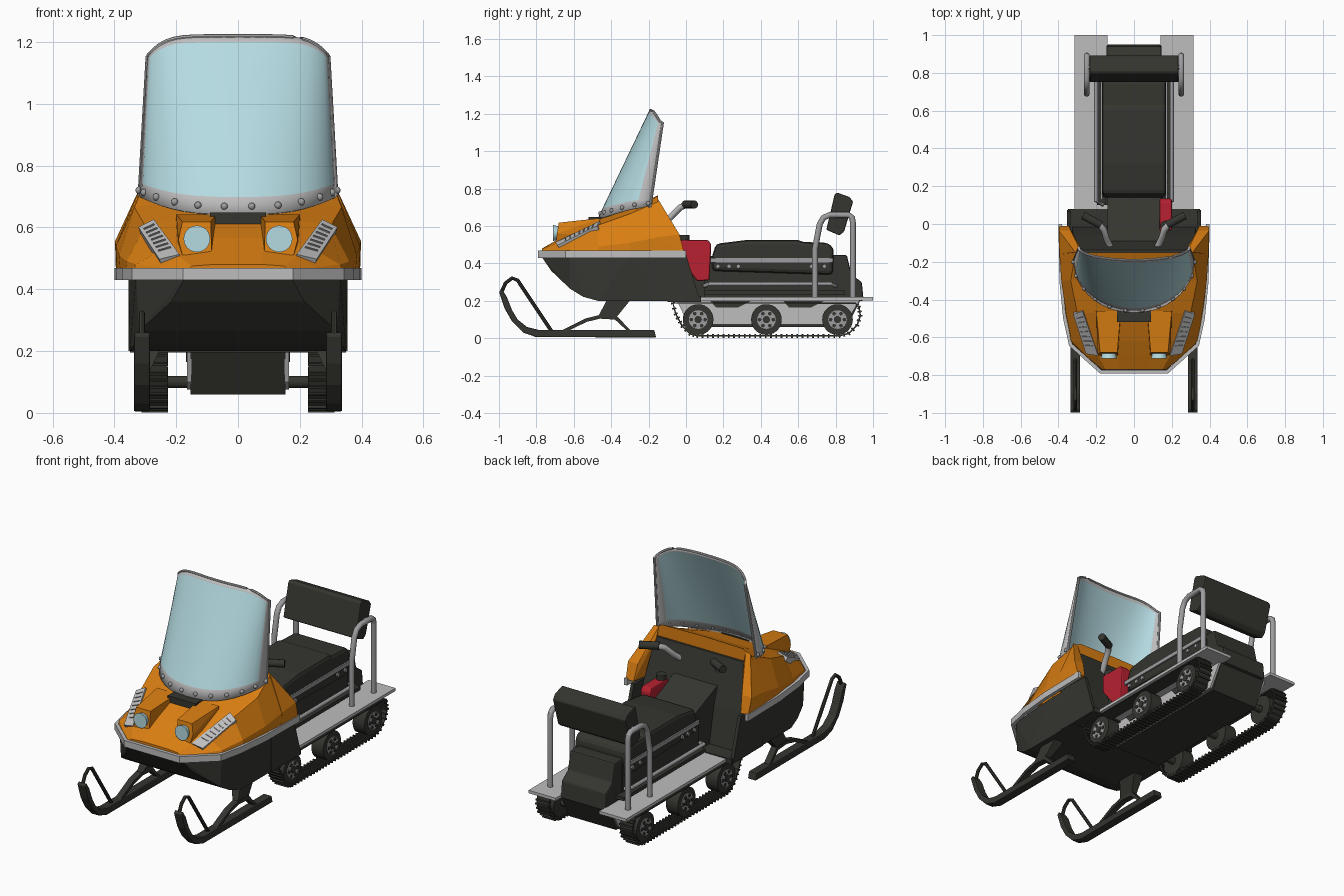
import bpy, bmesh, math
from mathutils import Vector, Matrix

if "Cube" in bpy.data.objects:
    bpy.data.objects.remove(bpy.data.objects["Cube"])


def material(name, rgb):
    m = bpy.data.materials.new(name)
    m.diffuse_color = (*rgb, 1)
    m.use_nodes = True
    m.node_tree.nodes["Principled BSDF"].inputs["Base Color"].default_value = m.diffuse_color
    return m


DARK = material("charcoal", (0.035, 0.036, 0.029))
ORANGE = material("orange", (0.70, 0.21, 0.006))
GREY = material("light grey", (0.52, 0.51, 0.51))
METAL = material("metal grey", (0.34, 0.34, 0.35))
GLASS = material("pale blue", (0.46, 0.71, 0.76))
RED = material("red", (0.47, 0.015, 0.03))


def finish(name, bm, mat, mirror=False, smooth=False, bevel=0, solid=0):
    bmesh.ops.recalc_face_normals(bm, faces=bm.faces)
    me = bpy.data.meshes.new(name)
    bm.to_mesh(me)
    bm.free()
    ob = bpy.data.objects.new(name, me)
    bpy.context.collection.objects.link(ob)
    for m in mat if isinstance(mat, list) else [mat]:
        me.materials.append(m)
    if smooth:
        bpy.ops.object.select_all(action='DESELECT')
        ob.select_set(True)
        bpy.context.view_layer.objects.active = ob
        bpy.ops.object.shade_smooth_by_angle(angle=math.radians(40))
    if solid:
        s = ob.modifiers.new("thickness", 'SOLIDIFY')
        s.thickness, s.offset = solid, 0
    if bevel:
        b = ob.modifiers.new("bevel", 'BEVEL')
        b.width, b.segments = bevel, 2
    if mirror:
        ob.modifiers.new("mirror", 'MIRROR').use_mirror_merge = False
    return ob


def add_hull(bm, pts):
    vs = [bm.verts.new(p) for p in pts]
    r = bmesh.ops.convex_hull(bm, input=vs)
    junk = [v for v in r['geom_interior'] + r['geom_unused'] if isinstance(v, bmesh.types.BMVert)]
    bmesh.ops.delete(bm, geom=list(set(junk)), context='VERTS')


def hull(name, pts, mat, both=False, **kw):
    bm = bmesh.new()
    add_hull(bm, pts + ([(-x, y, z) for x, y, z in pts] if both else []))
    bmesh.ops.dissolve_limit(bm, angle_limit=0.02, verts=bm.verts, edges=bm.edges)
    return finish(name, bm, mat, **kw)


def prism(name, prof, x0, x1, mat, **kw):
    bm = bmesh.new()
    f = bm.faces.new([bm.verts.new((x0, y, z)) for y, z in prof])
    r = bmesh.ops.extrude_face_region(bm, geom=[f])
    bmesh.ops.translate(bm, vec=(x1 - x0, 0, 0), verts=[v for v in r['geom'] if isinstance(v, bmesh.types.BMVert)])
    return finish(name, bm, mat, **kw)


def box(name, x, y, z, mat, **kw):
    return prism(name, [(y[0], z[0]), (y[1], z[0]), (y[1], z[1]), (y[0], z[1])], x[0], x[1], mat, **kw)


def add_cyl(bm, c, r, depth, axis, seg=24, r2=None):
    rot = {'X': Matrix.Rotation(math.pi / 2, 4, 'Y'), 'Y': Matrix.Rotation(math.pi / 2, 4, 'X'), 'Z': Matrix()}[axis]
    bmesh.ops.create_cone(bm, cap_ends=True, segments=seg, radius1=r, radius2=r if r2 is None else r2,
                          depth=depth, matrix=Matrix.Translation(c) @ rot)


def cyls(name, specs, mat, **kw):
    bm = bmesh.new()
    for s in specs:
        add_cyl(bm, *s)
    return finish(name, bm, mat, smooth=True, **kw)


def tube(name, pts, r, mat, sides=10, **kw):
    bm = bmesh.new()
    pts = [Vector(p) for p in pts]
    rings = []
    for i, p in enumerate(pts):
        t = (pts[min(i + 1, len(pts) - 1)] - pts[max(i - 1, 0)]).normalized()
        a = t.orthogonal() if abs(t.x) > 0.95 else t.cross(Vector((1, 0, 0)))
        a.normalize()
        b = t.cross(a)
        rings.append([bm.verts.new(p + r * (a * math.cos(k) + b * math.sin(k)))
                      for k in [2 * math.pi * j / sides for j in range(sides)]])
    for q, w in zip(rings, rings[1:]):
        for j in range(sides):
            bm.faces.new((q[j], q[(j + 1) % sides], w[(j + 1) % sides], w[j]))
    bm.faces.new(rings[0])
    bm.faces.new(rings[-1])
    return finish(name, bm, mat, smooth=True, **kw)


# lower hull, footwell walls and floor
hull("lower_hull", [(.17, -.775, .44), (.33, -.62, .44), (.355, -.3, .44), (.35, -.1, .44), (.215, -.72, .36), (.32, -.62, .265),
                    (.335, -.55, .222), (.35, -.47, .2), (.35, -.03, .2), (.35, -.3, .3)], DARK, both=True)
prism("footwell_wall", [(-.2, .2), (.075, .2), (0, .45), (-.2, .45)], .335, .355, DARK, mirror=True)
box("footwell_floor", (-.35, .35), (-.1, .08), (.195, .225), DARK)
hull("dash_panel", [(.29, -.16, .69), (.29, -.137, .69), (.32, -.06, .44), (.33, -.01, .2), (.33, -.16, .2)], DARK, both=True)

# hood lofted from half sections
sections = [(-.77, [(.17, .45), (.165, .46), (.15, .475), (.08, .48), (0, .48)]),
            (-.70, [(.26, .45), (.25, .47), (.19, .505), (.08, .52), (0, .52)]),
            (-.62, [(.34, .45), (.33, .48), (.22, .545), (.1, .565), (0, .565)]),
            (-.47, [(.365, .45), (.36, .49), (.30, .605), (.12, .635), (0, .635)]),
            (-.30, [(.38, .45), (.385, .51), (.335, .665), (.2, .69), (0, .69)]),
            (-.15, [(.39, .45), (.395, .54), (.31, .73), (.26, .76), (0, .765)])]
bm = bmesh.new()
rows = [[bm.verts.new((x, y, z)) for x, z in half + [(-x, z) for x, z in half[-2::-1]]] for y, half in sections]
for a, b in zip(rows, rows[1:]):
    for i in range(len(a) - 1):
        bm.faces.new((a[i], a[i + 1], b[i + 1], b[i]))
bm.faces.new(rows[0])
bm.faces.new(rows[-1])
finish("hood", bm, ORANGE)
hull("hood_wing", [(.39, -.16, .45), (.395, -.16, .54), (.31, -.15, .745), (.31, -.13, .69), (.395, -.01, .46), (.398, -.035, .555),
                   (.335, -.16, .45), (.345, -.01, .46), (.335, -.035, .555), (.28, -.15, .745), (.28, -.13, .69)], ORANGE, mirror=True)

# bumper strip around the hood
bm = bmesh.new()
line = [(.39, 0), (.385, -.3), (.365, -.5), (.335, -.64), (.175, -.783)]
line += [(-x, y) for x, y in reversed(line)]
low, high = [[bm.verts.new((x, y, z)) for x, y in line] for z in (.43, .468)]
for i in range(len(line) - 1):
    bm.faces.new((low[i], low[i + 1], high[i + 1], high[i]))
finish("bumper_strip", bm, GREY, solid=.02)

# headlight pods, lenses, centre intake
hull("headlight_pod", [(.085, -.695, .51), (.18, -.695, .51), (.193, -.69, .56), (.18, -.68, .618), (.088, -.68, .618),
                       (.07, -.46, .642), (.2, -.46, .642), (.2, -.46, .55), (.07, -.46, .55)], ORANGE, mirror=True)
cyls("headlight", [((.133, -.698, .563), .036, .026, 'Y', 24, .043)], GLASS, mirror=True)
box("hood_intake", (-.09, .09), (-.52, -.45), (.61, .648), DARK)

# side vents with louvres
A, B, C, D = [Vector(p) for p in ((.185, -.69, .5), (.25, -.68, .484), (.318, -.47, .588), (.268, -.455, .613))]
n = (B - A).cross(D - A).normalized()
hull("vent_panel", [tuple(p + n * k) for p in (A, B, C, D) for k in (-.02, .016)], GREY, mirror=True)
bm = bmesh.new()
for i in range(7):
    t = .22 + .11 * i
    p, q, s = A.lerp(D, t), B.lerp(C, t), (D - A).normalized() * .006
    add_hull(bm, [e + w + n * k for e in (p.lerp(q, .15), p.lerp(q, .8)) for w in (-s * .5, s * .5) for k in (0, .02)])
finish("vent_louvres", bm, METAL, mirror=True)


# windshield: curved sheet, frame cells grey, glass cells blue
def shield(u, v, out=0):
    a = u * math.pi / 2
    zb, zt = .642 + .058 * abs(math.sin(a)) ** 3, 1.218 - .065 * abs(math.sin(a)) ** 6
    y = -.192 + .067 * v - (.275 - .208 * v + out) * math.cos(a)
    return Vector(((.318 - .026 * v + out) * math.sin(a), y, zb + (zt - zb) * v))


us = [-1, -.83] + [-.75 + .09375 * i for i in range(17)] + [.83, 1]
vs = [0, .095, .22, .36, .5, .64, .78, .9, .965, 1]
bm = bmesh.new()
g = [[bm.verts.new(shield(u, v)) for u in us] for v in vs]
for j in range(len(vs) - 1):
    for i in range(len(us) - 1):
        f = bm.faces.new((g[j][i], g[j][i + 1], g[j + 1][i + 1], g[j + 1][i]))
        f.material_index = int(i in (0, len(us) - 2) or j in (0, len(vs) - 2))
finish("windshield", bm, [GLASS, GREY], smooth=True, solid=.008)
rim = [shield(s, v) for s, v in [(-1, k / 8) for k in range(8)]] + [shield(-1 + k / 12, 1) for k in range(25)] \
    + [shield(1, 1 - k / 8) for k in range(1, 9)]
tube("windshield_rim", rim, .007, GREY, 8)
bm = bmesh.new()
for k in range(12):
    bmesh.ops.create_uvsphere(bm, u_segments=10, v_segments=6, radius=.012,
                              matrix=Matrix.Translation(shield(-.97 + 1.94 * k / 11, .045, .004)))
finish("windshield_rivets", bm, METAL, smooth=True)

# handlebars, grips and console
tube("handlebar", [(.1, -.17, .59), (.125, -.12, .615), (.145, -.08, .65), (.16, -.03, .70), (.19, .005, .715)], .017, GREY, mirror=True)
tube("hand_grip", [(.175, -.005, .715), (.27, .045, .715)], .022, DARK, mirror=True)
hull("steering_console", [(.14, -.15, .56), (.14, .02, .44), (.14, .16, .43), (.14, .16, .2), (.14, -.15, .2)], DARK, both=True)

# red fuel can, right side only
prism("fuel_can", [(-.035, .525), (.12, .525), (.135, .5), (.125, .31), (.06, .305), (-.03, .42)], .135, .2, RED, bevel=.008)
cyls("fuel_cap", [((.167, -.01, .535), .028, .035, 'Z', 16)], DARK)

# seat, body under it and rear box
prism("seat_cushion", [(.14, .44), (.16, .505), (.32, .525), (.6, .525), (.63, .515), (.76, .51), (.79, .48), (.785, .34), (.14, .36)],
      -.17, .17, DARK, bevel=.02)
box("seat_body", (-.15, .15), (.1, .8), (.2, .42), DARK)
box("seat_trim", (.168, .178), (.13, .785), (.405, .428), METAL, mirror=True)
cyls("seat_studs", [((.172, y, .385), .012, .015, 'X', 8) for y in (.17, .23, .28, .67, .74)], METAL, mirror=True)
tube("side_rail", [(.16, .1, .28), (.2, .12, .29), (.2, .78, .29), (.16, .8, .28)], .011, METAL, mirror=True)
box("side_ledge", (.14, .195), (.1, .85), (.235, .255), DARK, mirror=True)
prism("rear_box", [(.77, .445), (.86, .445), (.885, .34), (.94, .3), (.95, .2), (.77, .2)], -.145, .145, DARK, bevel=.008)

# backrest and its tube frame
prism("backrest", [(.75, .58), (.82, .55), (.845, .57), (.893, .73), (.875, .755), (.81, .778), (.795, .77)], -.235, .235, DARK, bevel=.006)
tube("backrest_frame", [(.25, .69, .21), (.25, .69, .48), (.25, .715, .61), (.25, .735, .645), (.25, .77, .66),
                        (.25, .87, .66), (.25, .888, .645), (.25, .892, .62), (.25, .892, .21)], .016, METAL, mirror=True)
tube("backrest_brace", [(.22, .83, .66), (.25, .83, .66)], .014, METAL, mirror=True)

# running boards, undercarriage box and side plates
box("running_board", (.14, .315), (-.06, 1.0), (.203, .22), GREY, mirror=True)
hull("undercarriage", [(.153, -.05, .2), (.153, .03, .06), (.153, .86, .06), (.153, .93, .2)], DARK, both=True)
prism("side_plate", [(-.05, .205), (0, .1), (.05, .075), (.85, .075), (.93, .205)], .15, .165, GREY, mirror=True)
for k, y in enumerate((.13, .52)):
    prism("side_plate_recess_%d" % k, [(y, .2), (y + .03, .165), (y + .15, .165), (y + .22, .2)], .163, .169, DARK, mirror=True)

# wheels and axles
WY = (.065, .43, .81)
cyls("wheels", [((.267, y, .1), .082, .076, 'X', 28) for y in WY], DARK, mirror=True)
cyls("axles", [((.2, y, .1), .02, .12, 'X', 12) for y in WY], DARK, mirror=True)
cyls("wheel_hubs", [((.305, y, .1), .05, .008, 'X', 20) for y in WY], METAL, mirror=True)
cyls("wheel_caps", [((.3085, y + r * math.cos(k), .1 + r * math.sin(k)), s, .01, 'X', 10) for y in WY
                    for r, s, k in [(0, .02, 0)] + [(.037, .01, math.pi * j / 3) for j in range(6)]], DARK, mirror=True)

# track belt with cleats
path = [Vector((0, y, z)) for y, z in [(-.07, .188), (-.055, .13), (-.02, .065), (.02, .025), (.06, .013), (.82, .013),
                                       (.87, .026), (.915, .07), (.932, .12), (.925, .165), (.905, .188)]]
bm = bmesh.new()
ring = [[bm.verts.new((x, p.y, p.z)) for p in path] for x in (.228, .31)]
for i in range(len(path)):
    j = (i + 1) % len(path)
    bm.faces.new((ring[0][i], ring[0][j], ring[1][j], ring[1][i]))
finish("track_belt", bm, DARK, mirror=True, solid=.008)
bm = bmesh.new()
for p, q in zip(path, path[1:]):
    count = max(2, round((q - p).length / .028))
    for k in range(count):
        c, ang = p.lerp(q, k / count), math.atan2(q.z - p.z, q.y - p.y)
        bmesh.ops.create_cube(bm, size=1, matrix=Matrix.Translation((.269, c.y, c.z)) @ Matrix.Rotation(ang, 4, 'X')
                              @ Matrix.Diagonal((.086, .009, .022, 1)))
finish("track_cleats", bm, DARK, mirror=True)

# skis with hoops, springs and struts
prism("ski", [(-.16, .005), (-.8, .006), (-.87, .03), (-.93, .09), (-.97, .16), (-1, .25), (-.985, .262), (-.96, .225), (-.93, .15),
              (-.9, .1), (-.85, .06), (-.79, .045), (-.17, .045)], .285, .337, DARK, bevel=.005, mirror=True)
tube("ski_hoop", [(.311, -.985, .25), (.311, -.965, .295), (.311, -.93, .322), (.311, -.9, .31), (.311, -.86, .25), (.311, -.72, .04)],
     .01, DARK, 8, mirror=True)
prism("ski_spring", [(-.66, .045), (-.54, .105), (-.46, .125), (-.37, .12), (-.3, .045), (-.32, .045), (-.38, .1), (-.46, .105),
                     (-.53, .088), (-.62, .045)], .293, .329, DARK, mirror=True)
hull("ski_strut", [(.23, -.4, .25), (.23, -.26, .25), (.31, -.4, .25), (.31, -.26, .25), (.295, -.47, .115), (.295, -.37, .115),
                   (.327, -.47, .115), (.327, -.37, .115), (.32, -.4, .2)], DARK, mirror=True)
